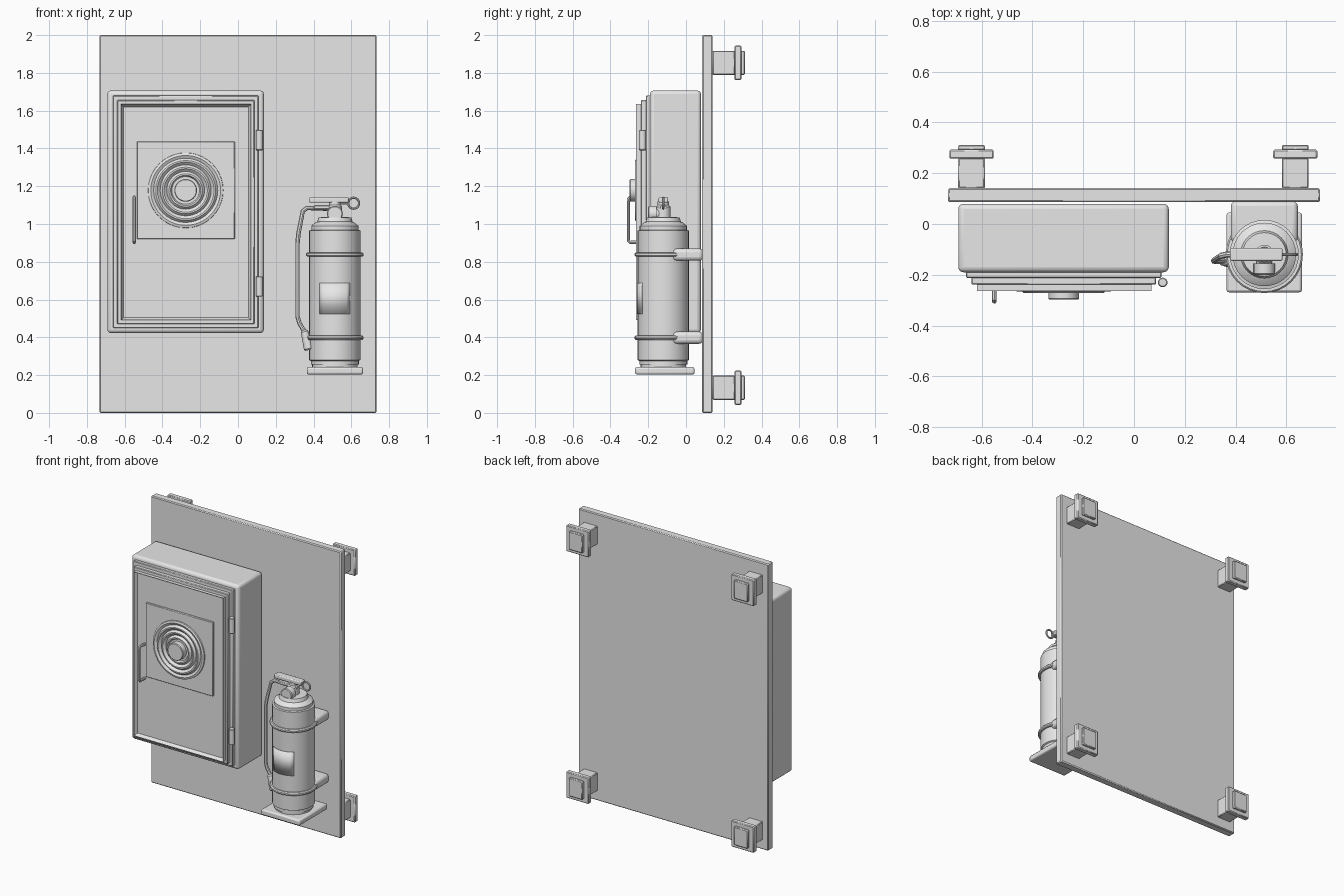
import bpy, bmesh, math
from mathutils import Vector

cube = bpy.data.objects.get("Cube")
if cube:
    bpy.data.objects.remove(cube, do_unlink=True)

grey = bpy.data.materials.new("light_grey")
grey.use_nodes = True
grey.diffuse_color = (0.8, 0.8, 0.8, 1)
grey.node_tree.nodes["Principled BSDF"].inputs["Base Color"].default_value = (0.8, 0.8, 0.8, 1)
made = []


def add(name, bm):
    bmesh.ops.recalc_face_normals(bm, faces=bm.faces)
    mesh = bpy.data.meshes.new(name)
    bm.to_mesh(mesh)
    bm.free()
    obj = bpy.data.objects.new(name, mesh)
    bpy.context.collection.objects.link(obj)
    mesh.materials.append(grey)
    made.append(obj)
    return obj


def box(name, x, y, z, bevel=0.0, segments=1, inset=0.0, depth=0.0):
    """Box from (min, max) ranges; inset and depth sink the front face."""
    bm = bmesh.new()
    bmesh.ops.create_cube(bm, size=1)
    for v in bm.verts:
        for i, (low, high) in enumerate((x, y, z)):
            v.co[i] = high if v.co[i] > 0 else low
    if inset:
        front = min(bm.faces, key=lambda f: f.calc_center_median().y)
        bmesh.ops.inset_region(bm, faces=[front], thickness=inset)
        bmesh.ops.translate(bm, verts=front.verts[:], vec=(0, depth, 0))
    obj = add(name, bm)
    if bevel:
        mod = obj.modifiers.new("Bevel", "BEVEL")
        mod.width = bevel
        mod.segments = segments
    return obj


def lathe(name, profile, loc, sides=32):
    """Turn (radius, height) points around the local z axis."""
    bm = bmesh.new()
    rings = []
    for r, h in profile:
        rings.append([bm.verts.new((r * math.cos(a), r * math.sin(a), h))
                      for a in (math.tau * i / sides for i in range(sides))])
    for low, high in zip(rings, rings[1:]):
        for i in range(sides):
            j = (i + 1) % sides
            bm.faces.new((low[i], low[j], high[j], high[i]))
    bm.faces.new(rings[0])
    bm.faces.new(rings[-1])
    obj = add(name, bm)
    obj.location = loc
    return obj


def tube(name, points, radius, cyclic=False):
    """Round tube along a path, turned into a mesh."""
    curve = bpy.data.curves.new(name, "CURVE")
    curve.dimensions = "3D"
    curve.bevel_depth = radius
    curve.bevel_resolution = 2
    curve.use_fill_caps = True
    spline = curve.splines.new("POLY")
    spline.points.add(len(points) - 1)
    for p, co in zip(spline.points, points):
        p.co = (*co, 1)
    spline.use_cyclic_u = cyclic
    helper = bpy.data.objects.new(name + "_path", curve)
    bpy.context.collection.objects.link(helper)
    bpy.context.view_layer.update()
    mesh = bpy.data.meshes.new_from_object(helper)
    bm = bmesh.new()
    bm.from_mesh(mesh)
    bpy.data.objects.remove(helper, do_unlink=True)
    bpy.data.meshes.remove(mesh)
    return add(name, bm)


# Back board with four stand-off mounts
box("board", (-0.733, 0.733), (0.086, 0.141), (0, 2), 0.006)
for side, sx in (("right", -0.64), ("left", 0.635)):
    for level, cz in (("upper", 1.853), ("lower", 0.133)):
        for part, hx, hz, y0, y1 in (("post", 0.053, 0.064, 0.14, 0.26),
                                     ("flange", 0.087, 0.091, 0.257, 0.293),
                                     ("cap", 0.053, 0.064, 0.29, 0.312)):
            box(f"{side}_{level}_mount_{part}", (sx - hx, sx + hx), (y0, y1),
                (cz - hz, cz + hz), 0.005)

# Cabinet with stepped door and sunken door panel
box("cabinet", (-0.692, 0.137), (-0.19, 0.079), (0.422, 1.707), 0.02, 3)
box("door_step", (-0.662, 0.108), (-0.212, -0.18), (0.449, 1.68), 0.004)
box("door_surround", (-0.64, 0.087), (-0.239, -0.205), (0.47, 1.656), 0.004)
box("door_frame", (-0.619, 0.069), (-0.264, -0.23), (0.491, 1.634),
    inset=0.019, depth=0.023)
for level, z in (("upper", 1.39), ("lower", 0.615)):
    lathe(level + "_hinge", [(0.015, 0), (0.019, 0.004), (0.019, 0.104), (0.015, 0.108)],
          (0.113, -0.23, z), 16)

# Door handle
tube("door_handle", [(-0.55, -0.24, 0.903), (-0.55, -0.296, 0.903), (-0.55, -0.305, 0.912),
                     (-0.55, -0.305, 1.13), (-0.55, -0.296, 1.142), (-0.55, -0.24, 1.142)], 0.009)

# Bell: square plate, rippled dome and centre knob
box("bell_plate", (-0.535, -0.017), (-0.253, -0.235), (0.92, 1.437), 0.003)
ripples = [(0.2, -0.005), (0.198, 0.008), (0.185, 0.012)]
for r in (0.17, 0.135, 0.1):
    ripples += [(r, 0.004), (r - 0.012, 0.018), (r - 0.02, 0.018)]
ripples += [(0.073, 0.006), (0.06, 0.006), (0.06, 0.041), (0.056, 0.045)]
bell = lathe("bell", ripples, (-0.277, -0.253, 1.178), 40)
bell.rotation_euler.x = math.pi / 2

# Extinguisher body, shelf and neck
cx, cy = 0.513, -0.12
box("shelf", (cx - 0.149, cx + 0.149), (cy - 0.149, cy + 0.165), (0.203, 0.243), 0.01, 2)
lathe("cylinder_body", [(0.12, 0.24), (0.12, 0.255), (0.127, 0.255), (0.127, 0.275),
                        (0.136, 0.28), (0.136, 0.965), (0.125, 0.968), (0.125, 0.99),
                        (0.1, 1.01), (0.094, 1.012), (0.086, 1.035), (0.05, 1.037)],
      (cx, cy, 0))
lathe("valve", [(0.038, 1.03), (0.038, 1.09), (0.03, 1.1), (0.03, 1.12)], (cx, cy, 0), 16)
gauge = lathe("gauge", [(0.03, 0), (0.03, 0.035), (0.042, 0.035), (0.042, 0.075),
                        (0.037, 0.08)], (cx, cy, 1.054), 20)
gauge.rotation_euler.x = math.pi / 2

# Levers and safety ring
box("upper_lever", (0.378, 0.585), (cy - 0.025, cy + 0.025), (1.113, 1.142), 0.006, 2)
box("lower_lever", (0.4, 0.55), (cy - 0.02, cy + 0.02), (1.078, 1.1), 0.005)
tube("safety_pin", [(0.5, cy, 1.108), (0.585, cy, 1.108)], 0.006)
tube("safety_ring", [(0.612 + 0.029 * math.cos(a), cy, 1.11 + 0.029 * math.sin(a))
                     for a in (math.tau * i / 20 for i in range(20))], 0.006, True)

# Hose and nozzle
tube("hose", [(0.5, cy, 1.08), (0.365, cy, 1.085), (0.343, -0.125, 1.068), (0.32, -0.14, 0.95),
              (0.315, -0.145, 0.9), (0.315, -0.145, 0.51), (0.325, -0.145, 0.475),
              (0.352, -0.145, 0.43)], 0.012)
nozzle = lathe("nozzle", [(0.012, 0), (0.02, 0.008), (0.026, 0.1), (0.02, 0.108)],
               (0.35, -0.145, 0.438), 16)
aim = Vector((0.25, 0, -1))
nozzle.rotation_euler = aim.to_track_quat("Z", "Y").to_euler()

# Straps around the body and brackets to the board
for level, z in (("upper", 0.838), ("lower", 0.398)):
    lathe(level + "_strap", [(0.135, z - 0.011), (0.146, z - 0.011), (0.152, z - 0.005),
                             (0.152, z + 0.005), (0.146, z + 0.011), (0.135, z + 0.011)],
          (cx, cy, 0))
    box(level + "_bracket", (cx - 0.132, cx + 0.132), (-0.072, 0.09),
        (z - 0.032, z + 0.032), 0.02, 3)

# Curved label on the front of the body
bm = bmesh.new()
columns = []
for i in range(9):
    a = -math.pi / 2 + (i - 4) * 0.155
    columns.append([bm.verts.new((cx + 0.139 * math.cos(a), cy + 0.139 * math.sin(a), z))
                    for z in (0.523, 0.687)])
for left, right in zip(columns, columns[1:]):
    bm.faces.new((left[0], right[0], right[1], left[1]))
label = add("label", bm)
label.modifiers.new("Thickness", "SOLIDIFY").thickness = 0.004

# Smooth the curved surfaces, keep the edges sharp
bpy.ops.object.select_all(action="DESELECT")
for obj in made:
    obj.select_set(True)
bpy.context.view_layer.objects.active = made[0]
bpy.ops.object.shade_smooth_by_angle(angle=math.radians(30))
